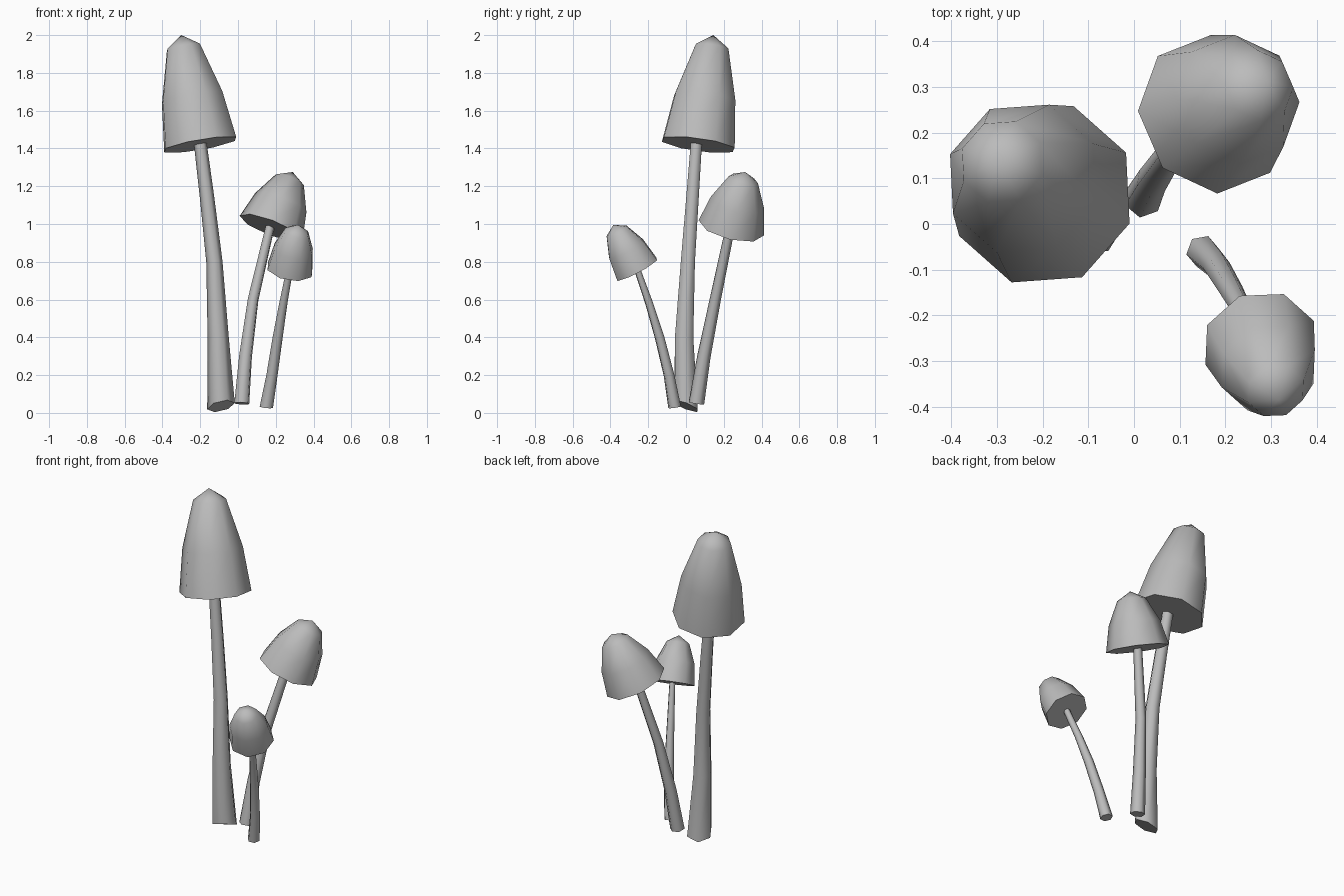
import bpy, bmesh, math
from mathutils import Vector

if "Cube" in bpy.data.objects:
    bpy.data.objects.remove(bpy.data.objects["Cube"])

GREY = (0.5, 0.5, 0.5, 1.0)
mat = bpy.data.materials.new("plain grey")
mat.use_nodes = True
mat.diffuse_color = GREY
mat.node_tree.nodes["Principled BSDF"].inputs["Base Color"].default_value = GREY


def ring(bm, center, normal, radius, sides, phase):
    """Polygon ring of vertices perpendicular to normal."""
    turn = Vector((0, 0, 1)).rotation_difference(normal)
    verts = []
    for i in range(sides):
        a = math.radians(phase) + math.tau * i / sides
        verts.append(bm.verts.new(center + turn @ Vector((math.cos(a), math.sin(a), 0)) * radius))
    return verts


def bridge(bm, low, high):
    n = len(low)
    for i in range(n):
        j = (i + 1) % n
        bm.faces.new((low[i], low[j], high[j], high[i]))


def finish(bm, name):
    bmesh.ops.recalc_face_normals(bm, faces=bm.faces)
    mesh = bpy.data.meshes.new(name)
    bm.to_mesh(mesh)
    bm.free()
    mesh.materials.append(mat)
    obj = bpy.data.objects.new(name, mesh)
    bpy.context.collection.objects.link(obj)
    bpy.ops.object.select_all(action='DESELECT')
    obj.select_set(True)
    bpy.context.view_layer.objects.active = obj
    bpy.ops.object.shade_smooth_by_angle(angle=math.radians(65))


def cap(name, rim, apex, profile, phase):
    """Bell cap: profile is (fraction along axis, radius) from the rim up."""
    bm = bmesh.new()
    rim, apex = Vector(rim), Vector(apex)
    axis = (apex - rim).normalized()
    rings = [ring(bm, rim.lerp(apex, t), axis, r, 8, phase) for t, r in profile]
    bm.faces.new(rings[0][::-1])
    for low, high in zip(rings, rings[1:]):
        bridge(bm, low, high)
    tip = bm.verts.new(apex)
    for i in range(8):
        bm.faces.new((rings[-1][i], rings[-1][(i + 1) % 8], tip))
    finish(bm, name)


def stem(name, path, base_normal, phase):
    """Tapered bent tube: path is (x, y, z, radius) from the ground up."""
    bm = bmesh.new()
    pts = [Vector(p[:3]) for p in path]
    rings = []
    for i, p in enumerate(path):
        if i == 0:
            normal = Vector(base_normal).normalized()
        else:
            normal = (pts[min(i + 1, len(pts) - 1)] - pts[i - 1]).normalized()
        rings.append(ring(bm, pts[i], normal, p[3], 6, phase))
    bm.faces.new(rings[0][::-1])
    bm.faces.new(rings[-1])
    for low, high in zip(rings, rings[1:]):
        bridge(bm, low, high)
    finish(bm, name)


# Tall mushroom
cap("tall_cap", (-0.2, 0.065, 1.42), (-0.3, 0.145, 2.0),
    [(0, 0.205), (0.43, 0.172), (0.89, 0.094)], 26)
stem("tall_stem", [(-0.09, 0, 0.036, 0.075), (-0.105, -0.01, 0.4, 0.056),
                   (-0.125, 0.01, 0.8, 0.043), (-0.165, 0.035, 1.15, 0.038),
                   (-0.2, 0.055, 1.43, 0.034)], (-0.25, 0.4, 1), 0)

# Middle mushroom
cap("middle_cap", (0.175, 0.24, 0.98), (0.29, 0.313, 1.275),
    [(0, 0.178), (0.45, 0.145), (0.86, 0.08)], 0)
stem("middle_stem", [(0.02, 0.055, 0.05, 0.042), (0.04, 0.095, 0.3, 0.036),
                     (0.08, 0.155, 0.6, 0.03), (0.17, 0.235, 0.985, 0.025)],
     (0.05, 0.15, 1), 20)

# Small mushroom
cap("small_cap", (0.275, -0.26, 0.76), (0.317, -0.385, 0.995),
    [(0, 0.128), (0.45, 0.11), (0.85, 0.065)], 22.5)
stem("small_stem", [(0.15, -0.06, 0.03, 0.036), (0.18, -0.09, 0.2, 0.03),
                    (0.21, -0.14, 0.4, 0.027), (0.24, -0.195, 0.58, 0.022),
                    (0.275, -0.26, 0.765, 0.018)], (0.1, -0.15, 1), 10)
